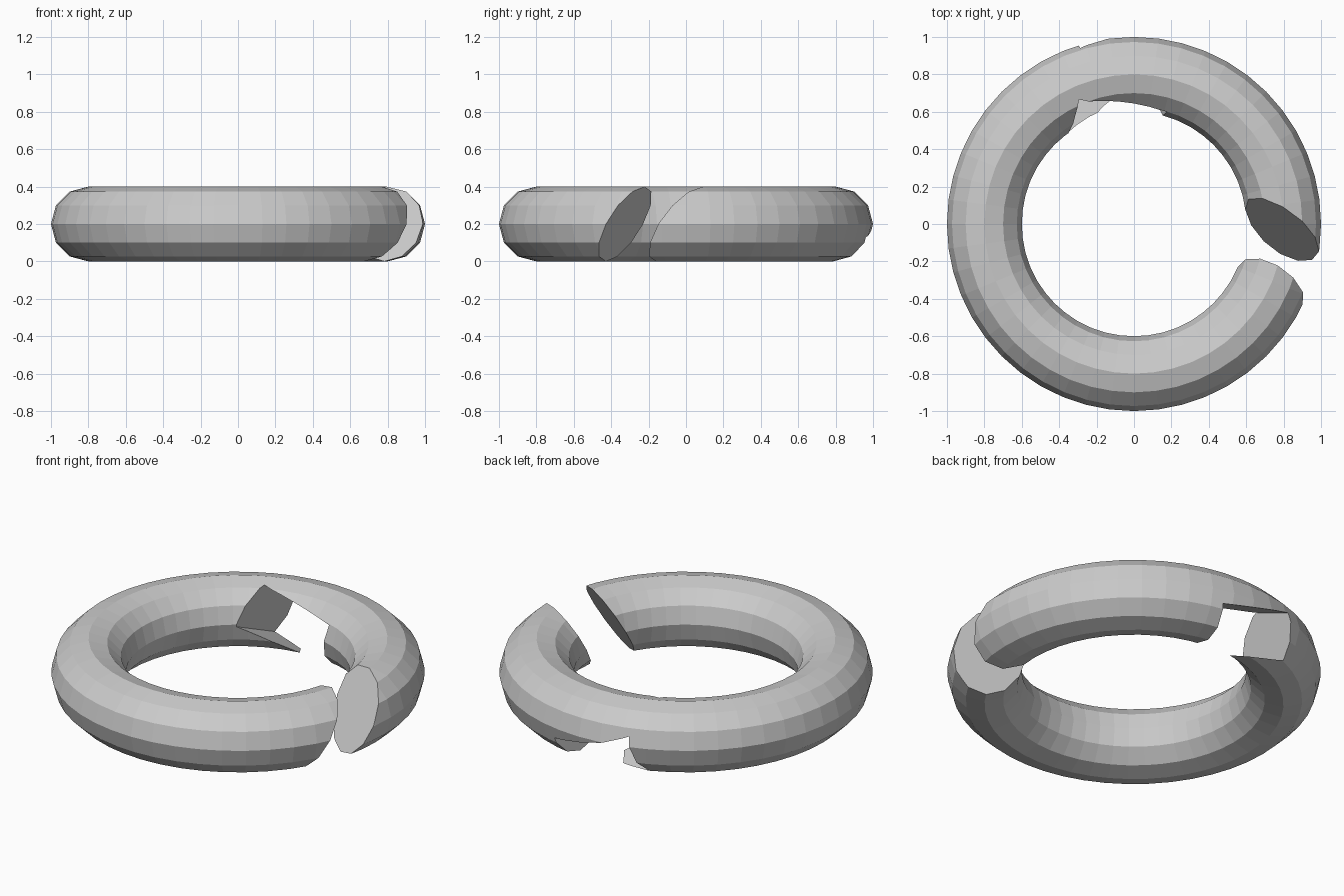
import bpy
from mathutils import Vector, Matrix

if "Cube" in bpy.data.objects:
    bpy.data.objects.remove(bpy.data.objects["Cube"])

# Ring: faceted torus lying on the ground plane
bpy.ops.mesh.primitive_torus_add(major_segments=48, minor_segments=12,
                                 major_radius=0.8, minor_radius=0.2,
                                 location=(0, 0, 0.2))
ring = bpy.context.object
ring.name = "ring"


def cut(name, a, b, center, size):
    """Subtract a box whose local axes are a, b (made square to a) and a x b."""
    a = Vector(a).normalized()
    b = Vector(b)
    b = (b - a * b.dot(a)).normalized()
    c = a.cross(b)
    rot = Matrix((a, b, c)).transposed().to_4x4()
    bpy.ops.mesh.primitive_cube_add(size=1)
    box = bpy.context.object
    box.name = name
    box.matrix_world = (Matrix.Translation(center) @ rot
                        @ Matrix.Diagonal((*size, 1)))
    box.hide_render = True
    box.display_type = 'WIRE'
    mod = ring.modifiers.new(name, 'BOOLEAN')
    mod.operation = 'DIFFERENCE'
    mod.solver = 'EXACT'
    mod.object = box


# Slanted gap right through the tube on the +x side
n = Vector((0.57, 1, -0.65)).normalized()
p = Vector((0.8, -0.15, 0.2))
p += n * (0.0915 - p.dot(n))
cut("gap_cutter", n, (0.22, 0.40, 0.89), p, (0.249, 1.2, 0.9))

# Tilted notch through the lower back of the tube
up = Vector((0.22, 0.40, 0.89)).normalized()
side = Vector((0.97, -0.12, -0.2))
side = (side - up * side.dot(up)).normalized()
along = up.cross(side)
p = up * 0.412 + side * -0.195 + along * 0.62
cut("notch_cutter", up, side, p, (0.257, 0.482, 1.0))
